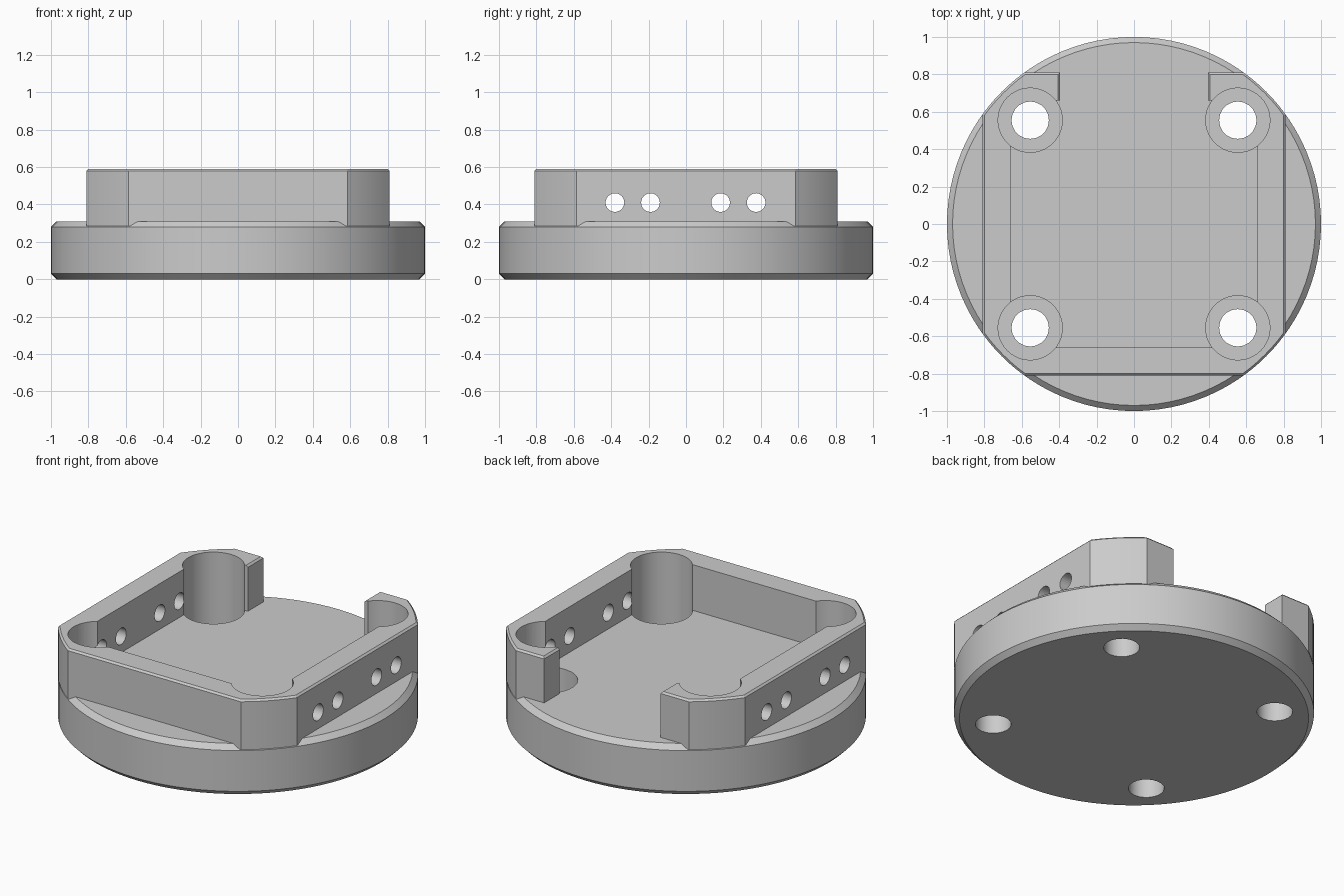
import bpy, bmesh
from math import acos, asin, cos, sin, radians

cube = bpy.data.objects.get("Cube")
if cube:
    bpy.data.objects.remove(cube, do_unlink=True)

SIDE, INNER, GAP = 0.81, 0.66, 0.395      # wall outside, pocket, back opening
RIM, FLOOR, TOP = 0.285, 0.31, 0.59       # wall start, floor and wall top heights
HOLE = 0.555                              # screw position on both axes

grey = bpy.data.materials.new("plain grey")
grey.use_nodes = True
grey.diffuse_color = (0.6, 0.6, 0.6, 1)
grey.node_tree.nodes["Principled BSDF"].inputs["Base Color"].default_value = (0.6, 0.6, 0.6, 1)


def prism(name, outline, z0, z1):
    """Extrude a flat outline from z0 to z1."""
    bm = bmesh.new()
    face = bm.faces.new([bm.verts.new((x, y, z0)) for x, y in outline])
    grown = bmesh.ops.extrude_face_region(bm, geom=[face])
    verts = [v for v in grown["geom"] if isinstance(v, bmesh.types.BMVert)]
    bmesh.ops.translate(bm, verts=verts, vec=(0, 0, z1 - z0))
    bmesh.ops.recalc_face_normals(bm, faces=bm.faces)
    mesh = bpy.data.meshes.new(name)
    bm.to_mesh(mesh)
    bm.free()
    obj = bpy.data.objects.new(name, mesh)
    bpy.context.collection.objects.link(obj)
    obj.data.materials.append(grey)
    return obj


def arc(radius, start, end, steps, cx=0, cy=0):
    angles = [start + (end - start) * i / steps for i in range(steps + 1)]
    return [(cx + radius * cos(a), cy + radius * sin(a)) for a in angles]


def circle(radius, steps, cx=0, cy=0):
    return arc(radius, 0, radians(360), steps, cx, cy)[:-1]


def rectangle(x, y):
    return [(-x, -y), (x, -y), (x, y), (-x, y)]


def chamfer(obj, size, heights):
    """Bevel the flat outline edges lying at the given heights."""
    bm = bmesh.new()
    bm.from_mesh(obj.data)
    edges = [e for e in bm.edges
             if any(all(abs(v.co.z - z) < 1e-4 for v in e.verts) for z in heights)]
    bmesh.ops.bevel(bm, geom=edges, offset=size, segments=1, affect='EDGES')
    bm.to_mesh(obj.data)
    bm.free()


def cut(obj, cutter):
    bpy.context.view_layer.objects.active = obj
    mod = obj.modifiers.new("cut", 'BOOLEAN')
    mod.operation, mod.solver, mod.object = 'DIFFERENCE', 'EXACT', cutter
    bpy.context.view_layer.update()
    bpy.ops.object.modifier_apply(modifier=mod.name)
    bpy.data.objects.remove(cutter, do_unlink=True)


# Round base with chamfered rims
base = prism("round_base", circle(1, 96), 0, FLOOR)
chamfer(base, 0.03, (0, FLOOR))

# Square wall with corners rounded to the base, open at the back
a0, a1 = acos(SIDE), asin(SIDE)
outline = []
for turn in range(4):
    outline += arc(1, a0 + radians(90 * turn), a1 + radians(90 * turn), 6)
    if turn == 0:
        outline += [(GAP, SIDE), (GAP, 0.6), (-GAP, 0.6), (-GAP, SIDE)]
wall = prism("corner_wall", outline, RIM, TOP)
chamfer(wall, 0.011, (TOP,))
cut(wall, prism("pocket_cutter", rectangle(INNER, INNER), 0.2, 0.8))

# Counterbored screw holes in the four corners
for sx in (-1, 1):
    for sy in (-1, 1):
        for part in (wall, base):
            cut(part, prism("bore_cutter", circle(0.172, 40, sx * HOLE, sy * HOLE), 0.12, 0.8))
        cut(base, prism("hole_cutter", circle(0.1, 20, sx * HOLE, sy * HOLE), -0.2, 0.2))

# Cable holes through both side walls
for y in (-0.38, -0.19, 0.185, 0.375):
    cutter = prism("side_cutter", circle(0.05, 24), -1.2, 1.2)
    cutter.rotation_euler.y = radians(90)
    cutter.location = (0, y, 0.41)
    cut(wall, cutter)

# Smooth round surfaces, crisp edges
for part in (base, wall):
    bpy.ops.object.select_all(action='DESELECT')
    part.select_set(True)
    bpy.context.view_layer.objects.active = part
    bpy.ops.object.shade_smooth_by_angle(angle=radians(25))
